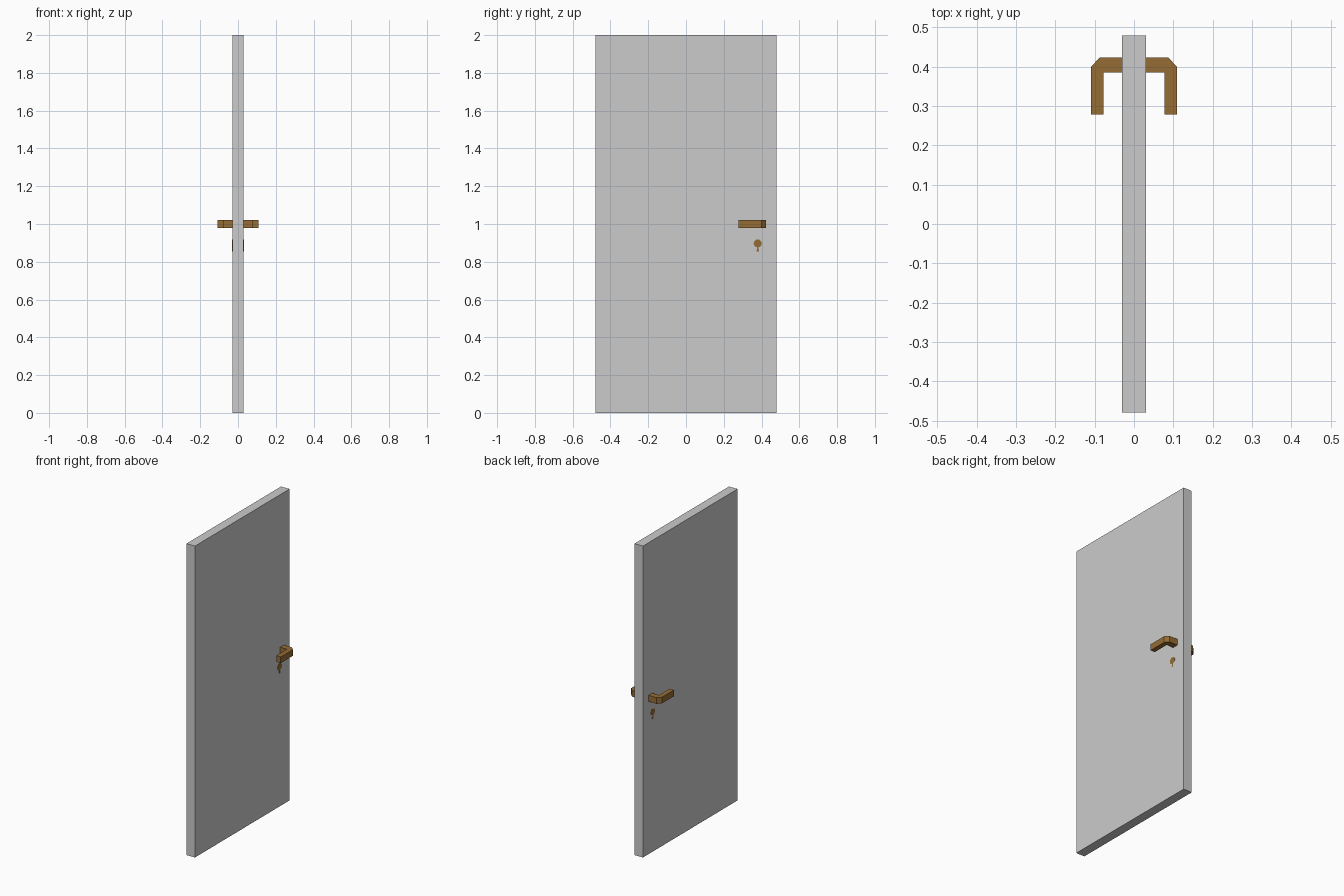
import bpy, bmesh, math

if "Cube" in bpy.data.objects:
    bpy.data.objects.remove(bpy.data.objects["Cube"])


def material(name, rgb):
    m = bpy.data.materials.new(name)
    m.diffuse_color = (*rgb, 1)
    m.use_nodes = True
    m.node_tree.nodes["Principled BSDF"].inputs["Base Color"].default_value = m.diffuse_color
    return m


grey = material("door_grey", (0.60, 0.60, 0.60))
brass = material("dark_brass", (0.30, 0.15, 0.035))


def prism(name, base, offset, mat):
    """Extrude a flat outline along an offset."""
    bm = bmesh.new()
    face = bm.faces.new([bm.verts.new(p) for p in base])
    ext = bmesh.ops.extrude_face_region(bm, geom=[face], use_keep_orig=True)
    verts = [v for v in ext["geom"] if isinstance(v, bmesh.types.BMVert)]
    bmesh.ops.translate(bm, verts=verts, vec=offset)
    bmesh.ops.recalc_face_normals(bm, faces=bm.faces)
    me = bpy.data.meshes.new(name)
    bm.to_mesh(me)
    bm.free()
    me.materials.append(mat)
    ob = bpy.data.objects.new(name, me)
    bpy.context.collection.objects.link(ob)
    return ob


# Door slab
prism("door_panel", [(-0.03, -0.48, 0), (0.03, -0.48, 0), (0.03, 0.48, 0), (-0.03, 0.48, 0)],
      (0, 0, 2), grey)

# L-shaped lever outline seen from above
lever = [(0.03, 0.385), (0.03, 0.423), (0.088, 0.423), (0.109, 0.40),
         (0.109, 0.278), (0.078, 0.278), (0.078, 0.385)]

# Keyhole outline: round head with a short flared stem
keyhole = [(0.38 + 0.022 * math.cos(math.radians(a)), 0.897 + 0.022 * math.sin(math.radians(a)))
           for a in range(-60, 241, 30)]
keyhole = [(0.386, 0.855), (0.384, 0.877)] + keyhole + [(0.376, 0.877), (0.374, 0.855)]

# Both faces of the door carry the same fittings
for side, s in (("right", 1), ("left", -1)):
    prism(f"lever_handle_{side}", [(s * x, y, 0.98) for x, y in lever], (0, 0, 0.04), brass)
    prism(f"keyhole_{side}", [(s * 0.0295, y, z) for y, z in keyhole], (s * 0.0015, 0, 0), brass)
